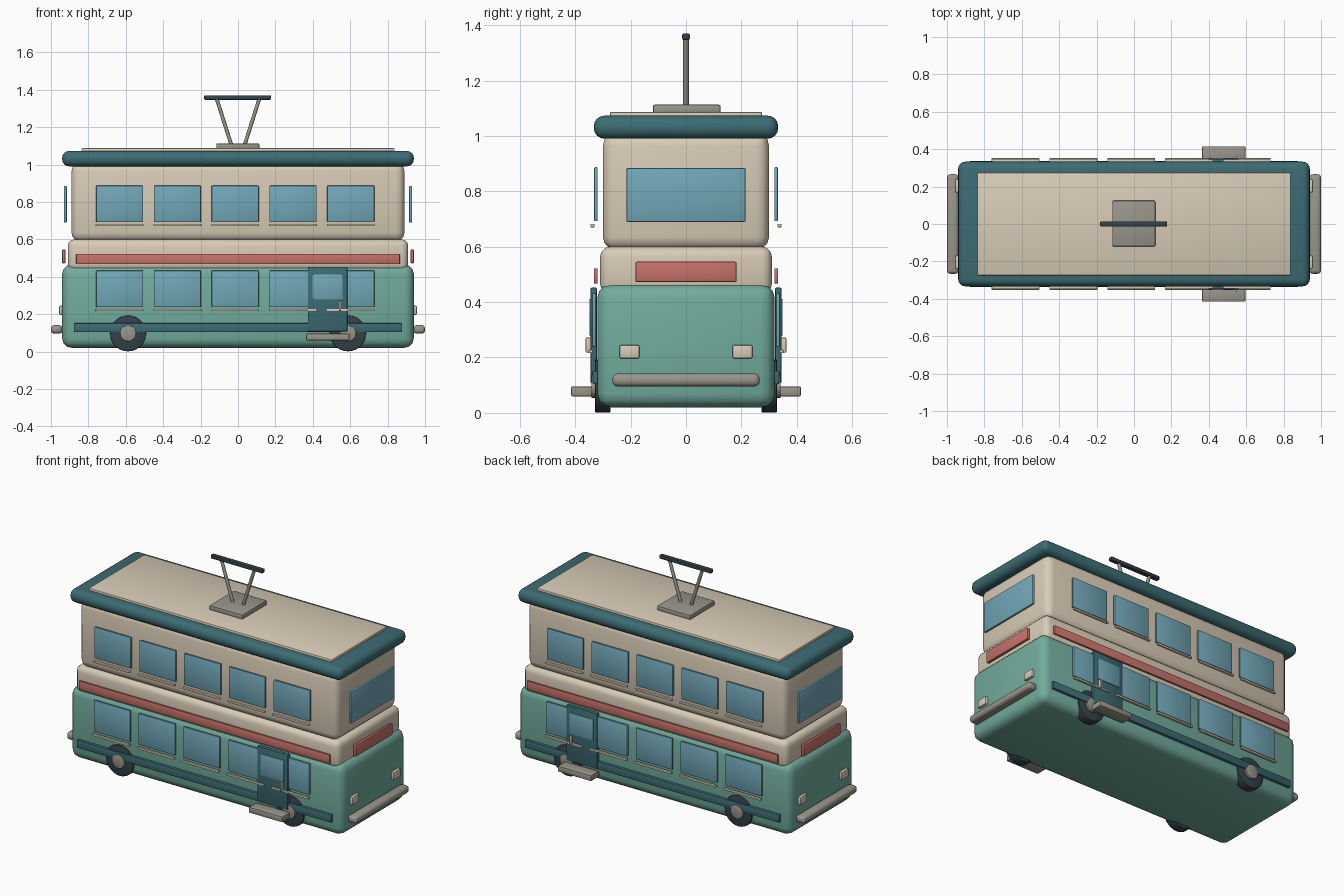
import bpy, bmesh, math
from mathutils import Vector

if "Cube" in bpy.data.objects:
    bpy.data.objects.remove(bpy.data.objects["Cube"])


def material(name, r, g, b):
    lin = [((c / 255 + 0.055) / 1.055) ** 2.4 for c in (r, g, b)]
    m = bpy.data.materials.new(name)
    m.diffuse_color = (*lin, 1)
    m.use_nodes = True
    m.node_tree.nodes["Principled BSDF"].inputs["Base Color"].default_value = m.diffuse_color
    return m


GREEN = material("sea green", 114, 172, 157)
CREAM = material("cream", 217, 204, 183)
TEAL = material("dark teal", 60, 108, 115)
GLASS = material("window blue", 114, 168, 184)
RED = material("coral red", 199, 114, 106)
GREY = material("warm grey", 154, 150, 140)
DARK = material("charcoal", 52, 66, 74)


def finish(bm, name, mat):
    bmesh.ops.recalc_face_normals(bm, faces=bm.faces)
    mesh = bpy.data.meshes.new(name)
    bm.to_mesh(mesh)
    bm.free()
    mesh.materials.append(mat)
    mesh.shade_smooth()
    mesh.set_sharp_from_angle(angle=math.radians(35))
    ob = bpy.data.objects.new(name, mesh)
    bpy.context.collection.objects.link(ob)
    return ob


def box(name, mat, x, y, z, bevel=0.004, segments=2):
    """Rounded box from its (min, max) on each axis."""
    spans = [sorted(s) for s in (x, y, z)]
    bm = bmesh.new()
    bmesh.ops.create_cube(bm, size=1)
    for v in bm.verts:
        v.co = Vector([s[0] if c < 0 else s[1] for c, s in zip(v.co, spans)])
    bmesh.ops.bevel(bm, geom=bm.edges[:], offset=bevel, segments=segments,
                    profile=0.5, affect='EDGES')
    return finish(bm, name, mat)


def cylinder(name, mat, a, b, radius, sides=24, bevel=0):
    """Cylinder between two points."""
    a, b = Vector(a), Vector(b)
    bm = bmesh.new()
    bmesh.ops.create_cone(bm, cap_ends=True, segments=sides, radius1=radius,
                          radius2=radius, depth=(b - a).length)
    if bevel:
        rims = [e for e in bm.edges if abs(e.verts[0].co.z - e.verts[1].co.z) < 1e-5]
        bmesh.ops.bevel(bm, geom=rims, offset=bevel, segments=2,
                        profile=0.5, affect='EDGES')
    turn = Vector((0, 0, 1)).rotation_difference(b - a)
    for v in bm.verts:
        v.co = turn @ v.co + (a + b) / 2
    return finish(bm, name, mat)


# Stacked body shells and roof
box("lower_body", GREEN, (-0.94, 0.94), (-0.32, 0.32), (0.02, 0.465), 0.05, 3)
box("middle_band", CREAM, (-0.91, 0.91), (-0.31, 0.31), (0.43, 0.60), 0.035, 3)
box("upper_body", CREAM, (-0.89, 0.89), (-0.30, 0.30), (0.59, 1.01), 0.045, 3)
box("roof", TEAL, (-0.94, 0.94), (-0.333, 0.333), (0.99, 1.073), 0.038, 4)
box("roof_panel", CREAM, (-0.838, 0.838), (-0.275, 0.275), (1.06, 1.087), 0.006)

for s, side in ((-1, "front"), (1, "back")):
    # Two rows of side windows with sills
    for i in range(5):
        x = -0.633 + 0.309 * i
        for deck, y, z0 in (("upper", 0.319, 0.692), ("lower", 0.326, 0.238)):
            box(f"{deck}_window_{side}_{i}", GLASS, (x - 0.126, x + 0.126),
                (s * y, s * (y + 0.013)), (z0, z0 + 0.195))
            box(f"{deck}_sill_{side}_{i}", CREAM, (x - 0.128, x + 0.128),
                (s * (y + 0.011), s * (y + 0.026)), (z0 - 0.022, z0 - 0.010), 0.003)

    # Painted trim strips
    box(f"red_strip_{side}", RED, (-0.865, 0.865),
        (s * 0.319, s * 0.333), (0.467, 0.522))
    box(f"skirt_strip_{side}", TEAL, (-0.877, 0.877),
        (s * 0.315, s * 0.337), (0.104, 0.152))

    # Door, its window, handle and boarding step
    box(f"door_{side}", TEAL, (0.373, 0.585), (s * 0.322, s * 0.345), (0.108, 0.452))
    box(f"door_window_{side}", GLASS, (0.398, 0.56),
        (s * 0.338, s * 0.349), (0.278, 0.412))
    box(f"door_handle_{side}", CREAM, (0.54, 0.552),
        (s * 0.342, s * 0.362), (0.218, 0.272), 0.003)
    box(f"step_{side}", GREY, (0.364, 0.596),
        (s * 0.335, s * 0.415), (0.06, 0.096), 0.006)

    # Wheels and hubs
    for x, end in ((-0.588, "left"), (0.588, "right")):
        cylinder(f"wheel_{side}_{end}", DARK, (x, s * 0.272, 0.097),
                 (x, s * 0.329, 0.097), 0.096, 28, 0.006)
        cylinder(f"hub_{side}_{end}", GREY, (x, s * 0.31, 0.097),
                 (x, s * 0.342, 0.097), 0.043, 20, 0.003)

for s, end in ((-1, "left"), (1, "right")):
    # End window, sign, bumper and lamps
    box(f"end_window_{end}", GLASS, (s * 0.915, s * 0.931), (-0.215, 0.215), (0.69, 0.884))
    box(f"end_sign_{end}", RED, (s * 0.922, s * 0.941), (-0.183, 0.183), (0.472, 0.546), 0.006)
    box(f"bumper_{end}", GREY, (s * 0.938, s * 1.0), (-0.266, 0.266), (0.096, 0.142), 0.018, 3)
    for t in (-1, 1):
        box(f"lamp_{end}_{'front' if t < 0 else 'back'}", CREAM, (s * 0.93, s * 0.957),
            (t * 0.168, t * 0.24), (0.196, 0.246), 0.007)

# Roof current collector
box("collector_base", GREY, (-0.116, 0.114), (-0.12, 0.125), (1.08, 1.113), 0.007)
for s, end in ((-1, "left"), (1, "right")):
    cylinder(f"collector_arm_{end}", GREY, (s * 0.034, 0, 1.10),
             (s * 0.114, 0, 1.352), 0.010, 12)
box("collector_bar", DARK, (-0.181, 0.177), (-0.014, 0.014), (1.346, 1.37), 0.006)
